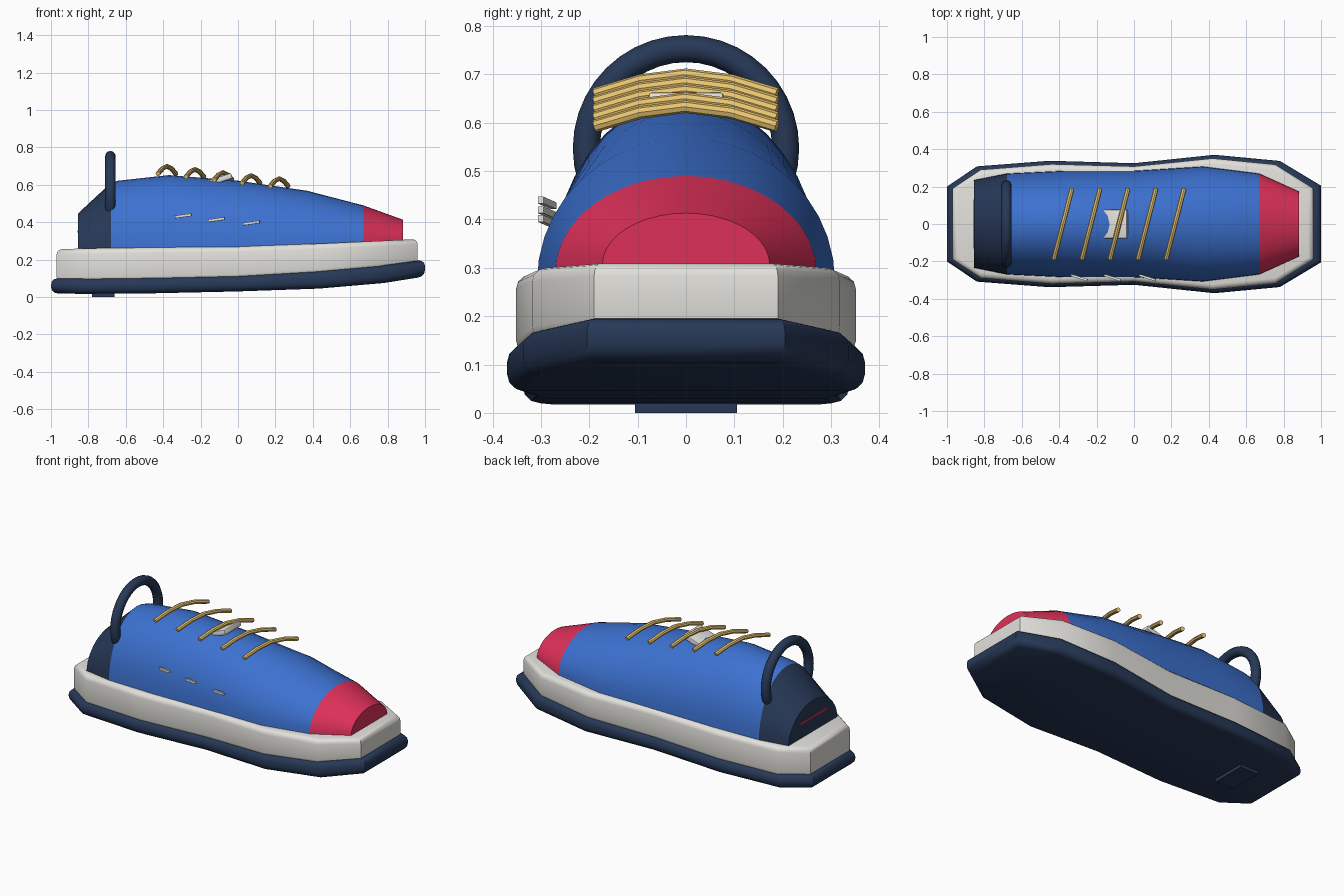
import bpy, math

if "Cube" in bpy.data.objects:
    bpy.data.objects.remove(bpy.data.objects["Cube"])


def material(name, rgb):
    m = bpy.data.materials.new(name)
    m.diffuse_color = (*rgb, 1)
    m.use_nodes = True
    m.node_tree.nodes["Principled BSDF"].inputs["Base Color"].default_value = m.diffuse_color
    return m


NAVY = material("navy", (0.02, 0.04, 0.095))
BLUE = material("blue", (0.045, 0.165, 0.63))
RED = material("red", (0.73, 0.03, 0.1))
WHITE = material("off_white", (0.76, 0.75, 0.71))
GOLD = material("gold", (0.8, 0.55, 0.16))


def finish(ob, mat, bevel=0, segments=3, angle=40):
    bpy.ops.object.select_all(action='DESELECT')
    bpy.context.view_layer.objects.active = ob
    ob.select_set(True)
    if bevel:
        b = ob.modifiers.new("bevel", 'BEVEL')
        b.width, b.segments = bevel, segments
        b.limit_method, b.angle_limit = 'ANGLE', math.radians(62)
        bpy.ops.object.modifier_apply(modifier=b.name)
    bpy.ops.object.shade_smooth_by_angle(angle=math.radians(angle))
    ob.data.materials.append(mat)


def mesh_object(name, verts, faces):
    me = bpy.data.meshes.new(name)
    me.from_pydata(verts, [], faces)
    ob = bpy.data.objects.new(name, me)
    bpy.context.collection.objects.link(ob)
    return ob


def loft(name, rings, closed, caps, mat, bevel=0):
    n = len(rings[0])
    verts = [v for r in rings for v in r]
    faces = []
    for i in range(len(rings) - 1):
        for j in range(n if closed else n - 1):
            a, b = i * n + j, i * n + (j + 1) % n
            faces.append((a, b, b + n, a + n))
    if caps[0]:
        faces.append(tuple(reversed(range(n))))
    if caps[1]:
        faces.append(tuple(range(len(verts) - n, len(verts))))
    ob = mesh_object(name, verts, faces)
    finish(ob, mat, bevel)
    return ob


def box(name, loc, size, mat, rot=(0, 0, 0), bevel=0):
    bpy.ops.mesh.primitive_cube_add(size=1, location=loc, rotation=rot)
    ob = bpy.context.object
    ob.name = name
    ob.scale = size
    bpy.ops.object.transform_apply(location=False, rotation=False, scale=True)
    finish(ob, mat, bevel, 2)
    return ob


# Sole layers: x, half width, bottom z, top z
def sole(name, stations, mat, bevel):
    rings = [[(x, w, b), (x, w, t), (x, -w, t), (x, -w, b)] for x, w, b, t in stations]
    loft(name, rings, True, (True, True), mat, bevel)


sole("outsole", [(-1, 0.2, 0.02, 0.1), (-0.84, 0.308, 0.017, 0.1), (-0.45, 0.338, 0.02, 0.105),
                 (0, 0.325, 0.03, 0.115), (0.43, 0.37, 0.045, 0.14), (0.78, 0.337, 0.075, 0.17),
                 (1, 0.205, 0.11, 0.2)], NAVY, 0.035)
sole("midsole", [(-0.97, 0.19, 0.08, 0.255), (-0.82, 0.29, 0.08, 0.26), (-0.44, 0.32, 0.085, 0.265),
                 (0, 0.308, 0.095, 0.27), (0.42, 0.351, 0.12, 0.285), (0.755, 0.318, 0.15, 0.3),
                 (0.96, 0.19, 0.17, 0.31)], WHITE, 0.028)


# Upper: half-elliptical sections, x, half width, base z, crest z
def upper(name, stations, caps, mat):
    rings = []
    for x, w, b, t in stations:
        rings.append([(x, w * math.cos(math.pi * k / 20), b + (t - b) * math.sin(math.pi * k / 20))
                      for k in range(21)])
    loft(name, rings, False, caps, mat)


heel_joint = (-0.68, 0.27, 0.255, 0.61)
toe_joint = (0.67, 0.27, 0.29, 0.49)
upper("heel_counter", [(-0.855, 0.235, 0.25, 0.447), heel_joint], (True, False), NAVY)
upper("upper_body", [heel_joint, (-0.64, 0.272, 0.255, 0.622), (-0.37, 0.285, 0.255, 0.652),
                     (0, 0.285, 0.26, 0.622), (0.37, 0.308, 0.272, 0.568), toe_joint],
      (False, False), BLUE)
upper("toe_cap", [toe_joint, (0.883, 0.173, 0.306, 0.413)], (False, True), RED)

# Heel pull loop
bpy.ops.mesh.primitive_torus_add(major_radius=0.206, minor_radius=0.028, major_segments=40,
                                 minor_segments=12, location=(-0.682, 0, 0.547),
                                 rotation=(0, math.pi / 2, 0))
loop = bpy.context.object
loop.name = "heel_pull_loop"
finish(loop, NAVY)

# Slanted laces
for i in range(5):
    cu = bpy.data.curves.new("lace_path", 'CURVE')
    cu.dimensions = '3D'
    cu.bevel_depth, cu.bevel_resolution, cu.use_fill_caps = 0.013, 2, True
    sp = cu.splines.new('POLY')
    sp.points.add(4)
    for p, (t, drop) in zip(sp.points, [(-1, 0.04), (-0.5, 0.012), (0, 0), (0.5, 0.012), (1, 0.04)]):
        p.co = (-0.38 + 0.15 * i + 0.048 * t, 0.188 * t, 0.699 - 0.0165 * i - drop, 1)
    tmp = bpy.data.objects.new("lace_path", cu)
    bpy.context.collection.objects.link(tmp)
    bpy.context.view_layer.update()
    me = bpy.data.meshes.new_from_object(tmp.evaluated_get(bpy.context.evaluated_depsgraph_get()))
    bpy.data.objects.remove(tmp)
    lace = bpy.data.objects.new(f"lace_{i + 1}", me)
    bpy.context.collection.objects.link(lace)
    finish(lace, GOLD)

# Small trim: tongue tab, side dashes, heel stripe, sole pad
box("tongue_tab", (-0.1, 0, 0.627), (0.14, 0.155, 0.03), WHITE, (0, -0.33, 0), 0.006)
for i, (x, z) in enumerate([(-0.292, 0.434), (-0.115, 0.414), (0.072, 0.396)]):
    box(f"side_dash_{i + 1}", (x, -0.287, z), (0.092, 0.012, 0.014), WHITE, (0, -0.13, -0.3))
box("heel_stripe", (-0.853, 0, 0.35), (0.012, 0.26, 0.01), RED)
box("heel_sole_pad", (-0.72, 0, 0.015), (0.12, 0.21, 0.03), NAVY)
